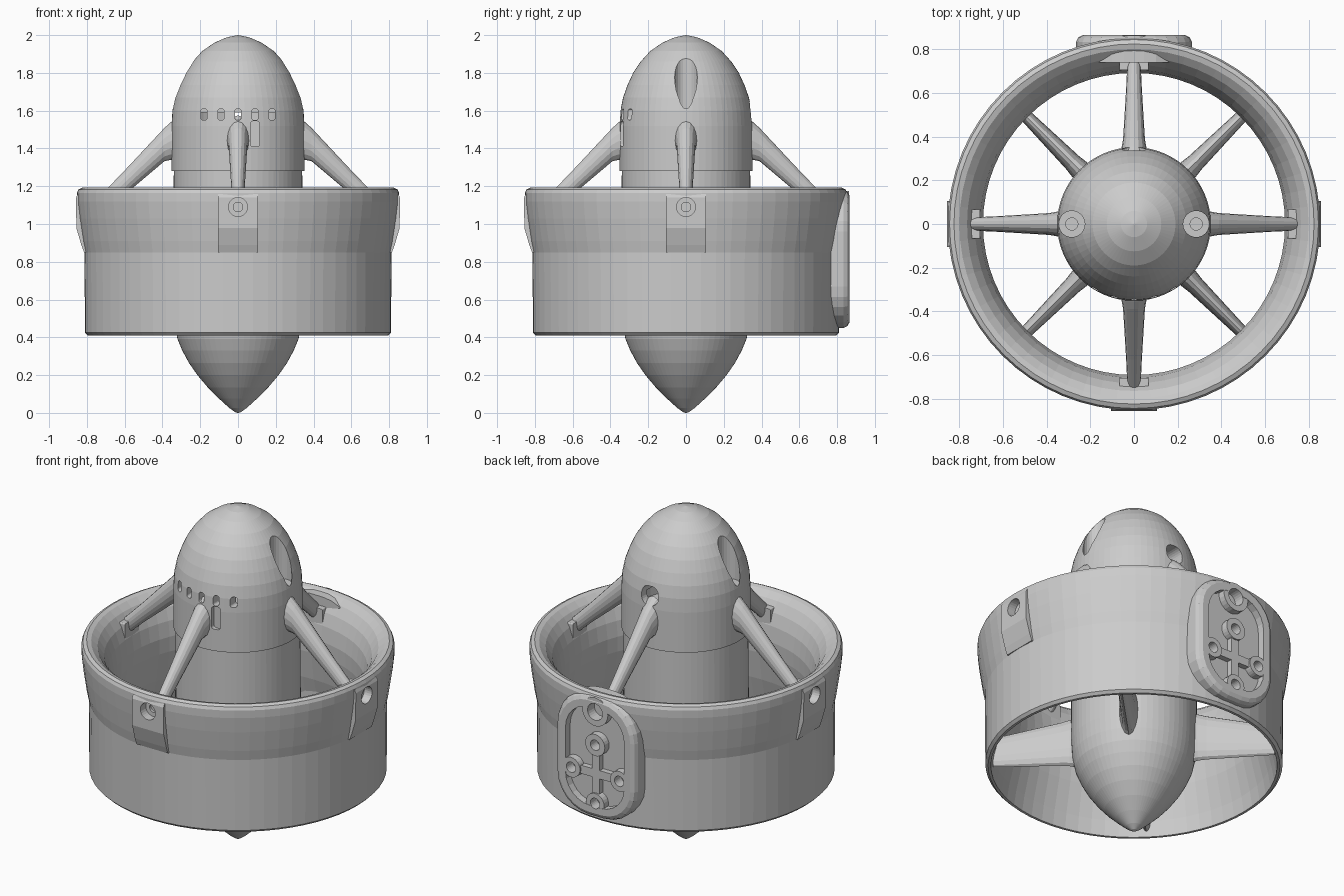
import bpy
import bmesh
from math import sin, cos, pi, radians
from mathutils import Matrix, Vector

cube = bpy.data.objects.get("Cube")
if cube:
    bpy.data.objects.remove(cube, do_unlink=True)

grey = bpy.data.materials.new("light_grey")
grey.use_nodes = True
grey.diffuse_color = (0.6, 0.6, 0.6, 1)
grey.node_tree.nodes["Principled BSDF"].inputs["Base Color"].default_value = (0.6, 0.6, 0.6, 1)


# Shape helpers: parts are drawn pointing along +x, then turned about z
def loft(name, rings, turn=0, closed=False):
    bm = bmesh.new()
    loops = [[bm.verts.new(p) for p in ring] for ring in rings]
    pairs = list(zip(loops, loops[1:]))
    if closed:
        pairs.append((loops[-1], loops[0]))
    else:
        bm.faces.new(loops[0])
        bm.faces.new(loops[-1])
    for a, b in pairs:
        for i in range(len(a)):
            j = (i + 1) % len(a)
            bm.faces.new((a[i], a[j], b[j], b[i]))
    bmesh.ops.remove_doubles(bm, verts=bm.verts, dist=0.0001)
    bmesh.ops.recalc_face_normals(bm, faces=bm.faces)
    bm.transform(Matrix.Rotation(radians(turn), 4, "Z"))
    mesh = bpy.data.meshes.new(name)
    bm.to_mesh(mesh)
    bm.free()
    mesh.materials.append(grey)
    obj = bpy.data.objects.new(name, mesh)
    bpy.context.collection.objects.link(obj)
    return obj


def lathe(name, profile, closed=False, n=64):
    rings = [[(r * cos(2 * pi * k / n), r * sin(2 * pi * k / n), z) for k in range(n)]
             for r, z in profile]
    return loft(name, rings, closed=closed)


def rounded(x, y, z, w, h, rad, n=6):
    pts = []
    for q, (sy, sz) in enumerate([(1, 1), (-1, 1), (-1, -1), (1, -1)]):
        for k in range(n + 1):
            a = (q + k / n) * pi / 2
            pts.append(Vector((x, y + sy * (w / 2 - rad) + rad * cos(a),
                               z + sz * (h / 2 - rad) + rad * sin(a))))
    return pts


def ellipse(x, z, half_w, half_h, n=16):
    return [(x, half_w * cos(2 * pi * k / n), z + half_h * sin(2 * pi * k / n)) for k in range(n)]


def block(name, x0, x1, y, z, w, h, rad, turn):
    return loft(name, [rounded(x0, y, z, w, h, rad), rounded(x1, y, z, w, h, rad)], turn)


def carve(targets, cutter):
    for obj in targets:
        mod = obj.modifiers.new("cut", "BOOLEAN")
        mod.operation = "DIFFERENCE"
        mod.solver = "EXACT"
        mod.object = cutter
        bpy.context.view_layer.objects.active = obj
        bpy.ops.object.modifier_apply(modifier=mod.name)
    bpy.data.objects.remove(cutter, do_unlink=True)


# Duct ring: flared inlet, narrow throat, thin outlet
duct = lathe("duct_ring", [
    (0.795, 0.41), (0.81, 0.425), (0.813, 0.85), (0.825, 0.91), (0.843, 1.03), (0.853, 1.12),
    (0.853, 1.165), (0.845, 1.183), (0.825, 1.192), (0.8, 1.185), (0.765, 1.155), (0.73, 1.1),
    (0.705, 1.03), (0.692, 0.94), (0.695, 0.85), (0.72, 0.68), (0.765, 0.5), (0.78, 0.41)],
    closed=True)

# Central body: nose dome, lower hub, tail cone
nose = lathe("nose_dome", [
    (0.335, 1.28), (0.352, 1.28), (0.352, 1.4), (0.352, 1.52), (0.347, 1.6), (0.333, 1.67),
    (0.31, 1.735), (0.28, 1.8), (0.24, 1.86), (0.19, 1.915), (0.125, 1.96), (0.06, 1.988),
    (0.002, 2.0)])
lathe("hub_and_tail_cone", [
    (0.34, 1.285), (0.342, 0.9), (0.342, 0.55), (0.335, 0.46), (0.32, 0.39), (0.295, 0.33),
    (0.26, 0.265), (0.215, 0.2), (0.16, 0.135), (0.1, 0.075), (0.045, 0.025), (0.015, 0.004),
    (0.002, 0.0)])

# Nose interior, front vents, tall switch slot, rear cable opening
carve([nose], lathe("cavity", [(0.3, 1.35), (0.3, 1.59)], n=48))
for i in range(-2, 3):
    carve([nose], block("vent", 0.2, 0.4, i * 0.09, 1.58, 0.034, 0.06, 0.014, -90))
carve([nose], block("switch_slot", 0.32, 0.4, 0.09, 1.477, 0.05, 0.135, 0.015, -90))
carve([nose], block("cable_opening", 0.2, 0.45, 0, 1.59, 0.11, 0.11, 0.045, 90))

# Vertical screw recesses in both sides of the nose
for side in (-1, 1):
    for rad, low in ((0.06, 1.61), (0.028, 1.597)):
        pts = [(side * 0.285 + rad * cos(k * pi / 12), rad * sin(k * pi / 12)) for k in range(24)]
        carve([nose], loft("screw_recess", [[(x, y, z) for x, y in pts] for z in (low, 2.1)]))

# Four sloping arms with inner brackets
for turn in (0, 90, 180, 270):
    loft("upper_arm", [ellipse(0.31, 1.45, 0.065, 0.125), ellipse(0.355, 1.44, 0.056, 0.1),
                       ellipse(0.39, 1.42, 0.05, 0.088), ellipse(0.62, 1.2, 0.036, 0.062),
                       ellipse(0.75, 1.075, 0.03, 0.055)], turn)
    block("arm_bracket", 0.705, 0.79, 0, 1.06, 0.135, 0.13, 0.006, turn)

# Four diagonal stator vanes in the outlet
for turn in (45, 135, 225, 315):
    loft("stator_vane", [ellipse(0.28, 0.57, 0.065, 0.165), ellipse(0.35, 0.57, 0.048, 0.145),
                         ellipse(0.4, 0.565, 0.042, 0.135), ellipse(0.77, 0.53, 0.026, 0.09)],
         turn)

# Outer pads with countersunk screw holes
for turn in (0, 180, 270):
    side = [(0.78, 0.85), (0.815, 0.85), (0.83, 0.89), (0.856, 0.98), (0.857, 1.14),
            (0.848, 1.16), (0.78, 1.16)]
    pad = loft("screw_pad", [[(x, y, z) for x, z in side] for y in (-0.105, 0.105)], turn)
    carve([pad, duct], block("bore", 0.805, 0.95, 0, 1.09, 0.1, 0.1, 0.05, turn))
    carve([pad, duct], block("pilot", 0.77, 0.95, 0, 1.09, 0.05, 0.05, 0.025, turn))

# Rear mounting plate with a recessed pocket
plate = loft("mount_plate", [rounded(0.74, 0, 0.815, 0.53, 0.73, 0.22),
                             rounded(0.835, 0, 0.815, 0.53, 0.73, 0.22),
                             rounded(0.855, 0, 0.815, 0.51, 0.71, 0.21),
                             rounded(0.866, 0, 0.815, 0.47, 0.67, 0.19)], 90)
carve([plate, duct], block("pocket", 0.822, 0.95, 0, 0.815, 0.39, 0.59, 0.16, 90))

# Bosses in the pocket, each with a bored hole
for y, z, size in ((0, 1.09, 0.17), (0, 0.89, 0.13), (0.16, 0.715, 0.12),
                   (-0.16, 0.715, 0.12), (0, 0.54, 0.12)):
    boss = block("mount_boss", 0.79, 0.864, y, z, size, size, size / 2, 90)
    bore = 0.1 if z > 1 else 0.062
    carve([boss, plate, duct], block("boss_bore", 0.8, 0.95, y, z, bore, bore, bore / 2, 90))

# Crossed ribs linking the four lower bosses
for w, h in ((0.21, 0.05), (0.05, 0.24)):
    block("mount_rib", 0.79, 0.855, 0, 0.715, w, h, 0.01, 90)
